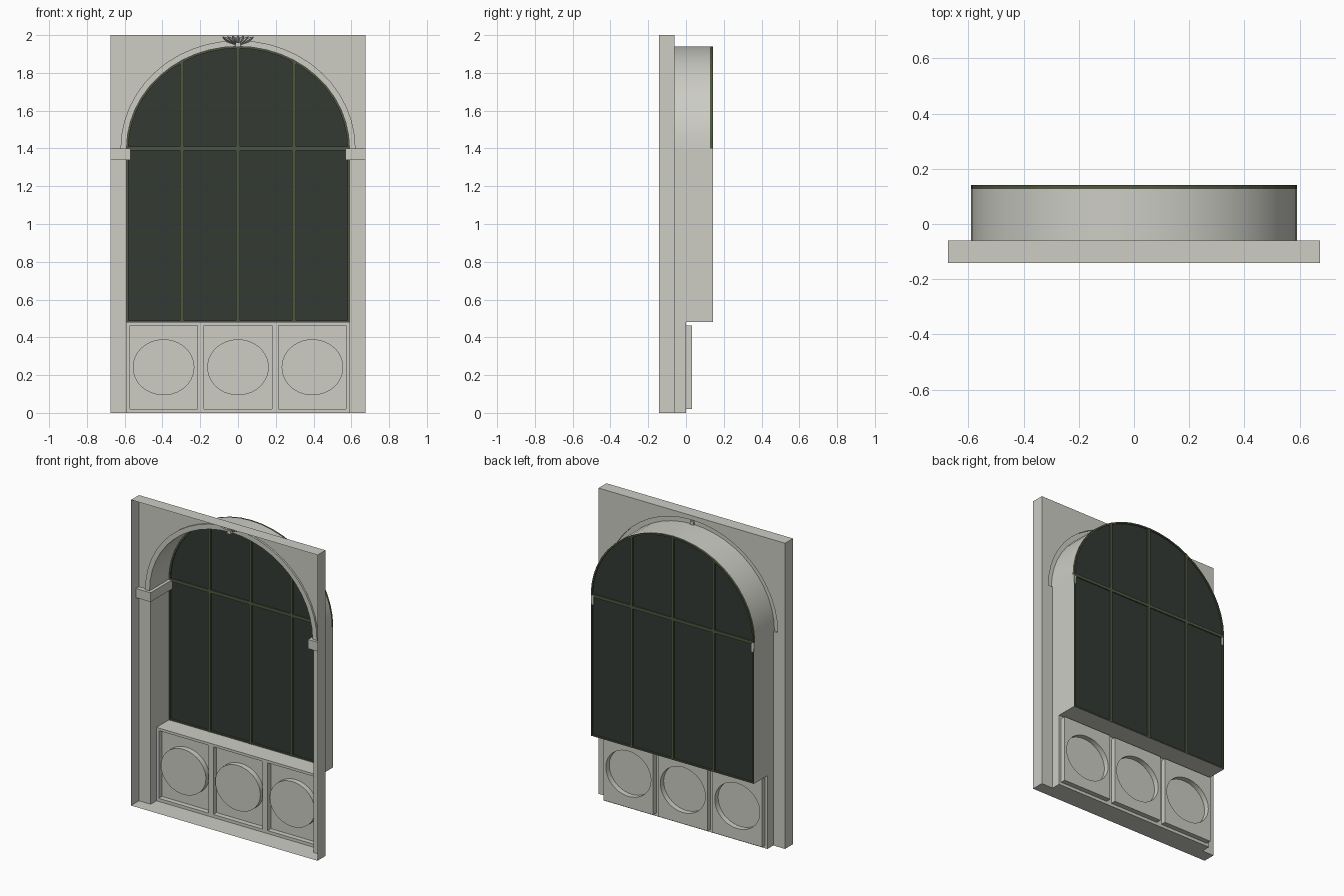
import bpy, bmesh, math

if "Cube" in bpy.data.objects:
    bpy.data.objects.remove(bpy.data.objects["Cube"])

def material(name, col):
    m = bpy.data.materials.new(name)
    m.diffuse_color = (*col, 1)
    m.use_nodes = True
    m.node_tree.nodes["Principled BSDF"].inputs["Base Color"].default_value = m.diffuse_color
    return m

STONE = material("pale stone", (0.61, 0.61, 0.56))
GLASS = material("dark glass", (0.034, 0.042, 0.034))
GREEN = material("green frame", (0.078, 0.095, 0.05))

FRONT, WALL, BACK = -0.142, -0.06, 0.142   # main depths
HW, JX, SPRING, SILL = 0.675, 0.59, 1.4, 0.48
N = 24

def make(name, mat, faces, smooth=False):
    """Object from a list of polygons, welded."""
    bm = bmesh.new()
    for f in faces:
        bm.faces.new([bm.verts.new(p) for p in f])
    bmesh.ops.remove_doubles(bm, verts=bm.verts, dist=1e-5)
    bmesh.ops.recalc_face_normals(bm, faces=bm.faces)
    me = bpy.data.meshes.new(name)
    bm.to_mesh(me)
    bm.free()
    me.materials.append(mat)
    ob = bpy.data.objects.new(name, me)
    bpy.context.collection.objects.link(ob)
    if smooth:
        bpy.context.view_layer.objects.active = ob
        ob.select_set(True)
        bpy.ops.object.shade_smooth_by_angle(angle=math.radians(30))
        ob.select_set(False)
    return ob

def box(x0, x1, y0, y1, z0, z1):
    v = [(x, y, z) for x in (x0, x1) for y in (y0, y1) for z in (z0, z1)]
    return [[v[i] for i in f] for f in ((0, 1, 3, 2), (4, 6, 7, 5), (0, 4, 5, 1),
                                        (2, 3, 7, 6), (0, 2, 6, 4), (1, 5, 7, 3))]

def arc(rx, rz):
    return [(rx * math.cos(math.pi * i / N), SPRING + rz * math.sin(math.pi * i / N))
            for i in range(N + 1)]

def sweep(pts, y0, y1):
    return [[(a[0], y0, a[1]), (b[0], y0, b[1]), (b[0], y1, b[1]), (a[0], y1, a[1])]
            for a, b in zip(pts, pts[1:])]

def band(p, q, y):
    return [[(p[i][0], y, p[i][1]), (p[i+1][0], y, p[i+1][1]),
             (q[i+1][0], y, q[i+1][1]), (q[i][0], y, q[i][1])] for i in range(len(p) - 1)]

def rect_y(x0, x1, z0, z1, y):
    return [(x0, y, z0), (x1, y, z0), (x1, y, z1), (x0, y, z1)]

def rect_z(x0, x1, y0, y1, z):
    return [(x0, y0, z), (x1, y0, z), (x1, y1, z), (x0, y1, z)]

inner, outer = arc(JX, 0.54), arc(0.622, 0.572)

# Wall with arched opening
top = [(p[0], 2.0) for p in outer]
wall = band(outer, top, WALL)
for s in (-1, 1):
    wall.append(rect_y(s * JX, s * HW, 0, SPRING, WALL))
    wall.append(rect_y(s * 0.622, s * HW, SPRING, 2, WALL))
make("arched_wall", STONE, wall)

# Open outer rim: top, sides and floor
rim = [rect_z(-HW, HW, FRONT, WALL, 2), rect_z(-HW, HW, FRONT, WALL, 0),
       rect_z(-JX, JX, WALL, 0, 0)]
for s in (-1, 1):
    rim += sweep([(s * HW, 0), (s * HW, 2)], FRONT, WALL)
make("outer_rim", STONE, rim)

# Raised arch moulding and vault
RING = WALL - 0.012
make("arch_moulding", STONE, band(inner, outer, RING) + sweep(outer, RING, WALL))
make("arch_vault", STONE, sweep(inner, RING, 0.127), True)

# Jambs, sill and impost blocks
jambs, imposts = [], []
for s in (-1, 1):
    jambs += sweep([(s * JX, 0), (s * JX, SILL)], WALL, 0)
    jambs += sweep([(s * JX, SILL), (s * JX, SPRING)], WALL, BACK)
    xs = sorted((s * 0.57, s * HW))
    imposts += box(*xs, -0.09, WALL, 1.34, SPRING)
    xs = sorted((s * 0.57, s * JX))
    imposts += box(*xs, WALL, BACK, 1.34, SPRING)
make("jambs", STONE, jambs)
make("impost_blocks", STONE, imposts)
make("window_sill", STONE, [rect_z(-JX, JX, 0, BACK, SILL)])

# Lower wall with three openings
xs = [-JX, -0.573, -0.215, -0.179, 0.179, 0.215, 0.573, JX]
zs = [0, 0.02, 0.463, SILL]
make("lower_wall", STONE, [rect_y(xs[i], xs[i+1], zs[j], zs[j+1], 0)
                           for i in range(7) for j in range(3) if not (i % 2 and j == 1)])

# Recessed panels with raised round discs
def panel(cx):
    hw, hh, cz, rx, rz, d, disc = 0.179, 0.2215, 0.2415, 0.163, 0.148, 0.033, -0.002
    k = math.atan2(hh / rz, hw / rx)
    angles = sorted({i * math.tau / 40 for i in range(40)} |
                    {k, math.pi - k, math.pi + k, math.tau - k})
    angles.append(math.tau)
    ell, sq = [], []
    for a in angles:
        u, w = rx * math.cos(a), rz * math.sin(a)
        t = min(hw / max(abs(u), 1e-9), hh / max(abs(w), 1e-9))
        ell.append((cx + u, cz + w))
        sq.append((cx + u * t, cz + w * t))
    f = band(ell, sq, d) + sweep(sq, 0, d) + sweep(ell, disc, d)
    f.append([(x, disc, z) for x, z in ell[:-1]])
    return f

for i, cx in enumerate((-0.394, 0, 0.394)):
    make(f"disc_panel_{i + 1}", STONE, panel(cx), True)

# Glass pane
pane = [(-JX, SILL), (JX, SILL)] + inner
make("glass_pane", GLASS, [[(x, 0.135, z) for x, z in pane]])

# Window frame: arched rim, mullions, transom, edge strips
F0 = 0.127
thin = arc(0.58, 0.53)
make("arched_frame", GREEN, band(thin, inner, F0) + band(thin, inner, BACK) +
     sweep(inner, F0, BACK) + sweep(thin, F0, BACK))
bars = box(-JX + .001, JX - .001, F0, BACK, 1.39, 1.41) + \
    box(-JX + .001, JX - .001, F0, BACK, SILL + .001, SILL + 0.01)
for x in (-0.297, 0, 0.297):
    zt = SPRING + 0.532 * math.sqrt(1 - (x / JX) ** 2)
    bars += box(x - 0.01, x + 0.01, F0, BACK, SILL, zt)
for s in (-1, 1):
    e = sorted((s * 0.58, s * 0.589))
    bars += box(*e, F0, BACK, SILL, SPRING)
make("window_bars", GREEN, bars)

# Leafy keystone ornament: a fan of pointed leaves over a small boss
def leaf(a, length, w):
    bx, bz = 0.0, 1.942
    ux, uz = math.sin(a), math.cos(a)
    def p(t, s, y):
        return (bx + ux * length * t + uz * w * s, y, bz + uz * length * t - ux * w * s)
    base, tip = p(0, 0, WALL - 0.01), p(1, 0, WALL - 0.03)
    l, r, m = p(0.65, -1, WALL - 0.012), p(0.65, 1, WALL - 0.012), p(0.65, 0, WALL - 0.04)
    return [[base, l, m], [base, m, r], [l, tip, m], [m, tip, r], [base, r, tip, l]]

orn = []
for deg, ln in ((0, 0.056), (28, 0.062), (48, 0.075), (60, 0.098)):
    for s in ((1,) if deg == 0 else (-1, 1)):
        orn += leaf(math.radians(deg * s), ln, 0.011)
orn += box(-0.012, 0.012, WALL - 0.035, WALL, 1.938, 1.962)
make("keystone_ornament", STONE, orn)
